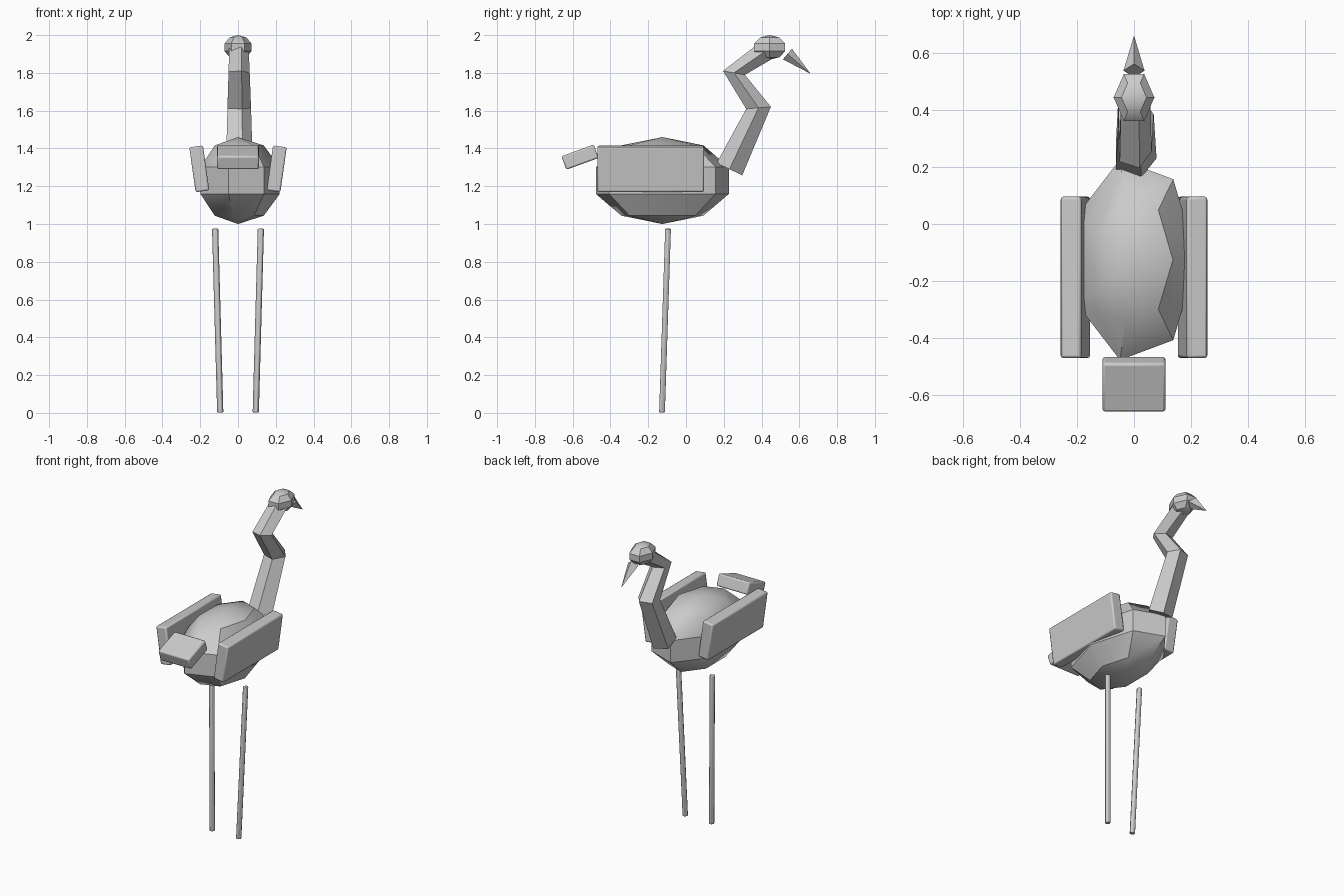
import bpy, bmesh
from math import sin, cos, pi, radians
from mathutils import Vector

if "Cube" in bpy.data.objects:
    bpy.data.objects.remove(bpy.data.objects["Cube"])


def finish(name, bm, bevel=0.0):
    bmesh.ops.recalc_face_normals(bm, faces=bm.faces)
    me = bpy.data.meshes.new(name)
    bm.to_mesh(me)
    bm.free()
    ob = bpy.data.objects.new(name, me)
    bpy.context.collection.objects.link(ob)
    if bevel:
        mod = ob.modifiers.new("soft_edges", 'BEVEL')
        mod.width = bevel
        mod.segments = 2
    bpy.ops.object.select_all(action='DESELECT')
    ob.select_set(True)
    bpy.context.view_layer.objects.active = ob
    bpy.ops.object.shade_smooth_by_angle(angle=radians(35))
    return ob


def skin(bm, rings):
    for a, b in zip(rings, rings[1:]):
        n = max(len(a), len(b))
        for i in range(n):
            j = (i + 1) % n
            loop = [a[i % len(a)], a[j % len(a)], b[j % len(b)], b[i % len(b)]]
            bm.faces.new(list(dict.fromkeys(loop)))
    for end in (rings[0], rings[-1]):
        if len(end) > 2:
            bm.faces.new(end)


def ball(name, center, size, sides, bands=5):
    bm = bmesh.new()
    rings = []
    for k in range(bands + 1 + 0):
        # pole, evenly spaced rings, pole
        t = -pi / 2 + pi * k / bands
        n = 1 if k in (0, bands) else sides
        r = 0 if n == 1 else cos(t)
        rings.append([bm.verts.new((center[0] + size[0] * r * cos(2 * pi * i / sides),
                                    center[1] + size[1] * r * sin(2 * pi * i / sides),
                                    center[2] + size[2] * sin(t))) for i in range(n)])
    skin(bm, rings)
    return finish(name, bm)


def tube(name, path, radii, sides, bevel=0.0):
    bm = bmesh.new()
    pts = [Vector(p) for p in path]
    dirs = [(b - a).normalized() for a, b in zip(pts, pts[1:])]
    rings = []
    for k, (p, r) in enumerate(zip(pts, radii)):
        d = (dirs[max(k - 1, 0)] + dirs[min(k, len(dirs) - 1)]).normalized()
        v = d.cross(Vector((1, 0, 0))).normalized()
        u = v.cross(d)
        n = sides if r else 1
        rings.append([bm.verts.new(p + r * (u * cos(2 * pi * i / sides) + v * sin(2 * pi * i / sides)))
                      for i in range(n)])
    skin(bm, rings)
    return finish(name, bm, bevel)


def slab(name, center, size, rotation):
    bm = bmesh.new()
    bmesh.ops.create_cube(bm, size=1)
    bmesh.ops.scale(bm, vec=size, verts=bm.verts)
    ob = finish(name, bm, 0.009)
    ob.location = center
    ob.rotation_euler = rotation
    return ob


# Body and head
ball("body", (0, -0.125, 1.23), (0.232, 0.379, 0.23), 7)
ball("head", (0, 0.443, 1.935), (0.075, 0.1, 0.065), 6)

# Bent neck
tube("neck", [(0, 0.23, 1.29), (0, 0.384, 1.615), (0, 0.254, 1.8), (0, 0.423, 1.917)],
     [0.079, 0.069, 0.062, 0.057], 5)

# Beak
tube("beak", [(0, 0.537, 1.9), (0, 0.66, 1.795)], [0.037, 0], 4)

# Legs and folded wings
for s, side in ((-1, "left"), (1, "right")):
    tube(side + "_leg", [(s * 0.094, -0.127, 0.002), (s * 0.121, -0.095, 0.975)],
         [0.0175, 0.0175], 6, 0.004)
    slab(side + "_wing", (s * 0.205, -0.187, 1.292), (0.073, 0.565, 0.24), (0, s * radians(8), 0))

# Tail
slab("tail", (0, -0.561, 1.354), (0.22, 0.182, 0.076), (radians(20), 0, 0))
